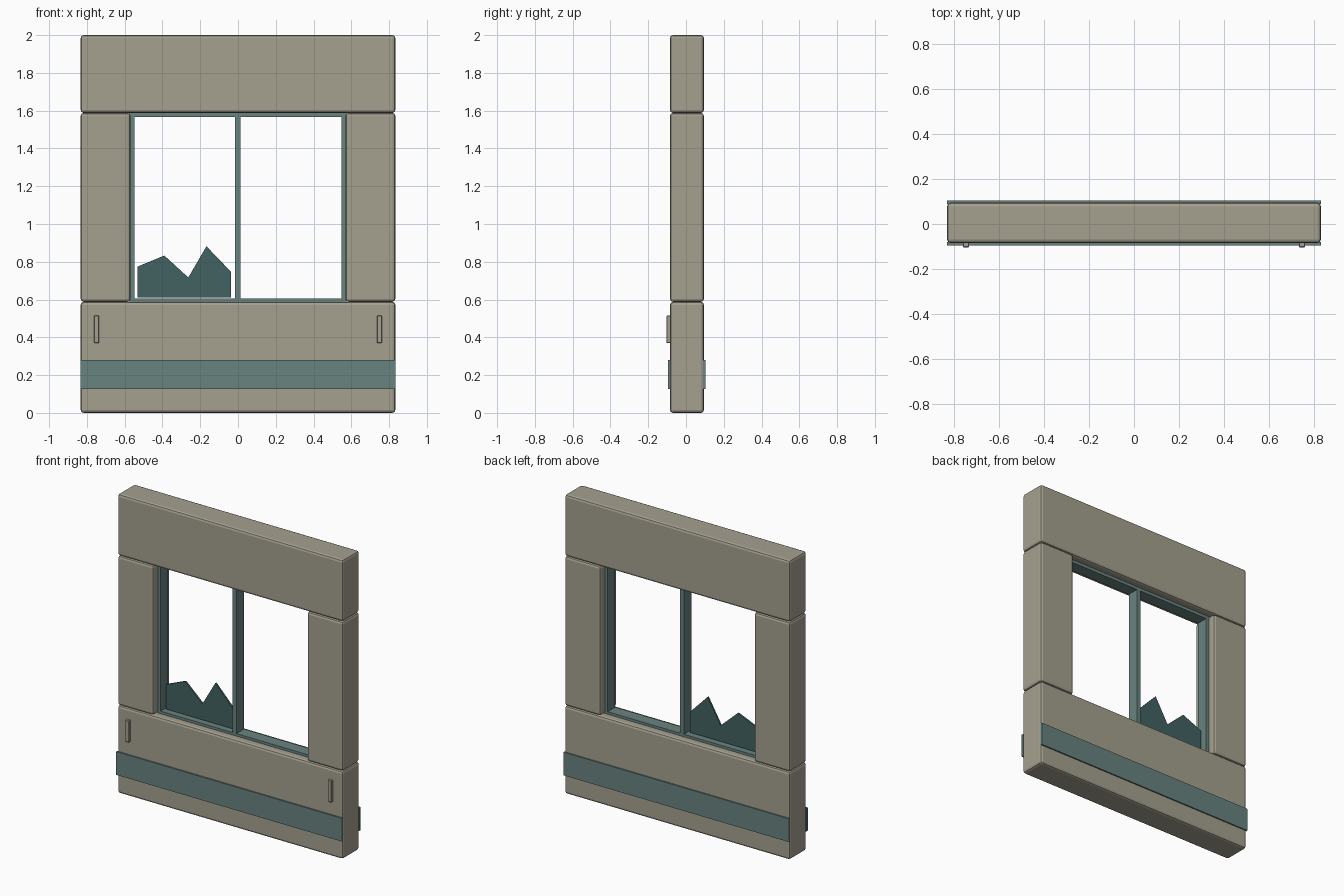
import bpy, bmesh

if "Cube" in bpy.data.objects:
    bpy.data.objects.remove(bpy.data.objects["Cube"])


def material(name, rgb):
    m = bpy.data.materials.new(name)
    m.diffuse_color = (*rgb, 1)
    m.use_nodes = True
    m.node_tree.nodes["Principled BSDF"].inputs["Base Color"].default_value = m.diffuse_color
    return m


STONE = material("warm grey panel", (0.376, 0.352, 0.275))
TEAL = material("grey teal trim", (0.141, 0.227, 0.216))
GLASS = material("dark teal glass", (0.055, 0.122, 0.122))
YC = 0.005  # middle of the wall thickness


def finish(name, bm, mat, bevel=0, segments=1):
    bmesh.ops.recalc_face_normals(bm, faces=bm.faces)
    me = bpy.data.meshes.new(name)
    bm.to_mesh(me)
    bm.free()
    me.materials.append(mat)
    ob = bpy.data.objects.new(name, me)
    bpy.context.collection.objects.link(ob)
    if bevel:
        mod = ob.modifiers.new("Bevel", "BEVEL")
        mod.width, mod.segments = bevel, segments
    return ob


def box(name, mat, x, y, z, bevel=0, segments=1):
    bm = bmesh.new()
    bmesh.ops.create_cube(bm, size=1)
    for v in bm.verts:
        for i, (a, b) in enumerate((x, y, z)):
            v.co[i] = (a + b) / 2 + v.co[i] * (b - a)
    return finish(name, bm, mat, bevel, segments)


# Wall blocks around the window opening
W, DEPTH = 0.833, (YC - 0.09, YC + 0.09)
box("lower_wall", STONE, (-W, W), DEPTH, (0, 0.588), 0.016, 2)
box("lintel_wall", STONE, (-W, W), DEPTH, (1.588, 2.0), 0.016, 2)

# Paired posts, window jambs and front clips
FRAME = (YC - 0.04, YC + 0.04)
for side, s in (("left", -1), ("right", 1)):
    def span(a, b):
        return tuple(sorted((s * a, s * b)))
    box(side + "_post", STONE, span(0.569, W), DEPTH, (0.588, 1.588), 0.016, 2)
    box(side + "_jamb", TEAL, span(0.548, 0.575), FRAME, (0.588, 1.588))
    box(side + "_front_clip", STONE, span(0.735, 0.762), (-0.104, -0.08),
        (0.37, 0.515), 0.003)

# Window head, sill and central mullion
box("window_head", TEAL, (-0.57, 0.57), FRAME, (1.567, 1.59))
box("window_sill", TEAL, (-0.57, 0.57), FRAME, (0.585, 0.605))
box("mullion", TEAL, (-0.015, 0.013), FRAME, (0.6, 1.57))

# Coloured bands across both faces
box("front_band", TEAL, (-0.834, 0.834), (-0.095, -0.081), (0.126, 0.281))
box("back_band", TEAL, (-0.834, 0.834), (0.09, 0.104), (0.126, 0.281))

# Broken pane, extruded from its jagged outline
outline = [(-0.533, 0.61), (-0.037, 0.61), (-0.037, 0.747), (-0.167, 0.882),
           (-0.263, 0.717), (-0.39, 0.833), (-0.533, 0.774)]
bm = bmesh.new()
face = bm.faces.new([bm.verts.new((x, YC - 0.006, z)) for x, z in outline])
ext = bmesh.ops.extrude_face_region(bm, geom=[face], use_keep_orig=True)
bmesh.ops.translate(bm, vec=(0, 0.012, 0),
                    verts=[g for g in ext["geom"] if isinstance(g, bmesh.types.BMVert)])
finish("broken_pane", bm, GLASS)
